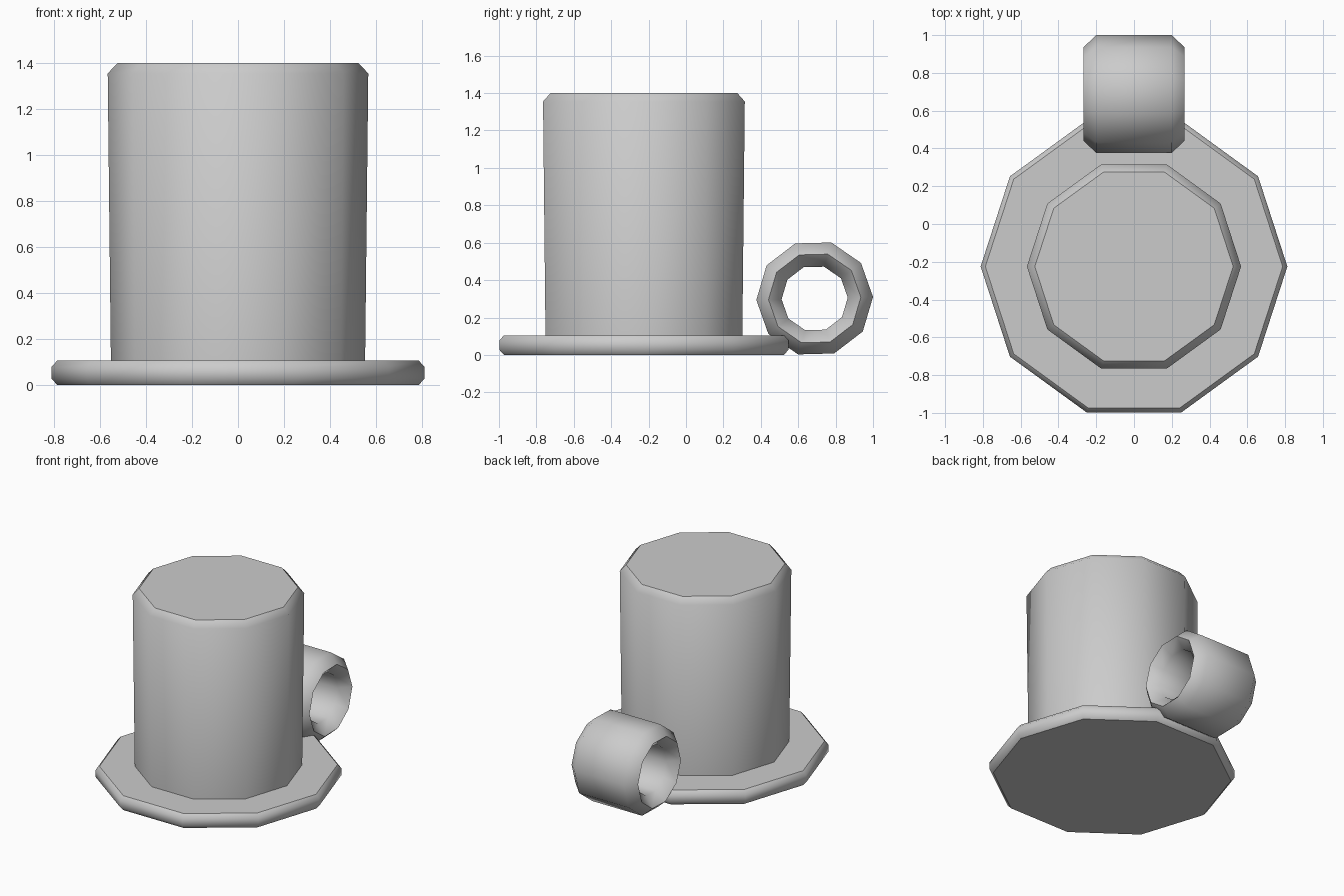
import bpy, bmesh
from math import cos, sin, pi, radians

if "Cube" in bpy.data.objects:
    bpy.data.objects.remove(bpy.data.objects["Cube"])

SIDES = 10


def lathe(name, profile, location, axis="Z", closed=False, turn=0.0):
    """Spin (radius, height) points round an axis; open profiles get end caps."""
    bm = bmesh.new()
    rings = []
    for r, h in profile:
        ring = []
        for i in range(SIDES):
            a = 2 * pi * i / SIDES + turn
            u, v = r * cos(a), r * sin(a)
            ring.append(bm.verts.new((u, v, h) if axis == "Z" else (h, u, v)))
        rings.append(ring)
    pairs = list(zip(rings, rings[1:]))
    if closed:
        pairs.append((rings[-1], rings[0]))
    for a, b in pairs:
        for i in range(SIDES):
            j = (i + 1) % SIDES
            bm.faces.new((a[i], a[j], b[j], b[i]))
    if not closed:
        bm.faces.new(rings[0])
        bm.faces.new(rings[-1])
    bmesh.ops.recalc_face_normals(bm, faces=bm.faces)
    mesh = bpy.data.meshes.new(name)
    bm.to_mesh(mesh)
    bm.free()
    obj = bpy.data.objects.new(name, mesh)
    obj.location = location
    bpy.context.collection.objects.link(obj)
    bpy.ops.object.select_all(action="DESELECT")
    obj.select_set(True)
    bpy.context.view_layer.objects.active = obj
    bpy.ops.object.shade_smooth_by_angle(angle=radians(45))
    return obj


CENTRE_Y = -0.225

# Wide base plate with softened rim
lathe("base_plate",
      [(0.787, 0), (0.812, 0.027), (0.812, 0.078), (0.787, 0.105)],
      (0, CENTRE_Y, 0))

# Slightly flared body with chamfered top
lathe("body",
      [(0.553, 0.09), (0.567, 1.355), (0.525, 1.40)],
      (0, CENTRE_Y, 0))

# Ring at the back, lying along x, chamfered inside and out
lathe("back_ring",
      [(0.312, -0.20), (0.312, 0.20), (0.247, 0.268),
       (0.177, 0.20), (0.177, -0.20), (0.247, -0.268)],
      (0, 0.688, 0.302), axis="X", closed=True, turn=radians(1.5))
